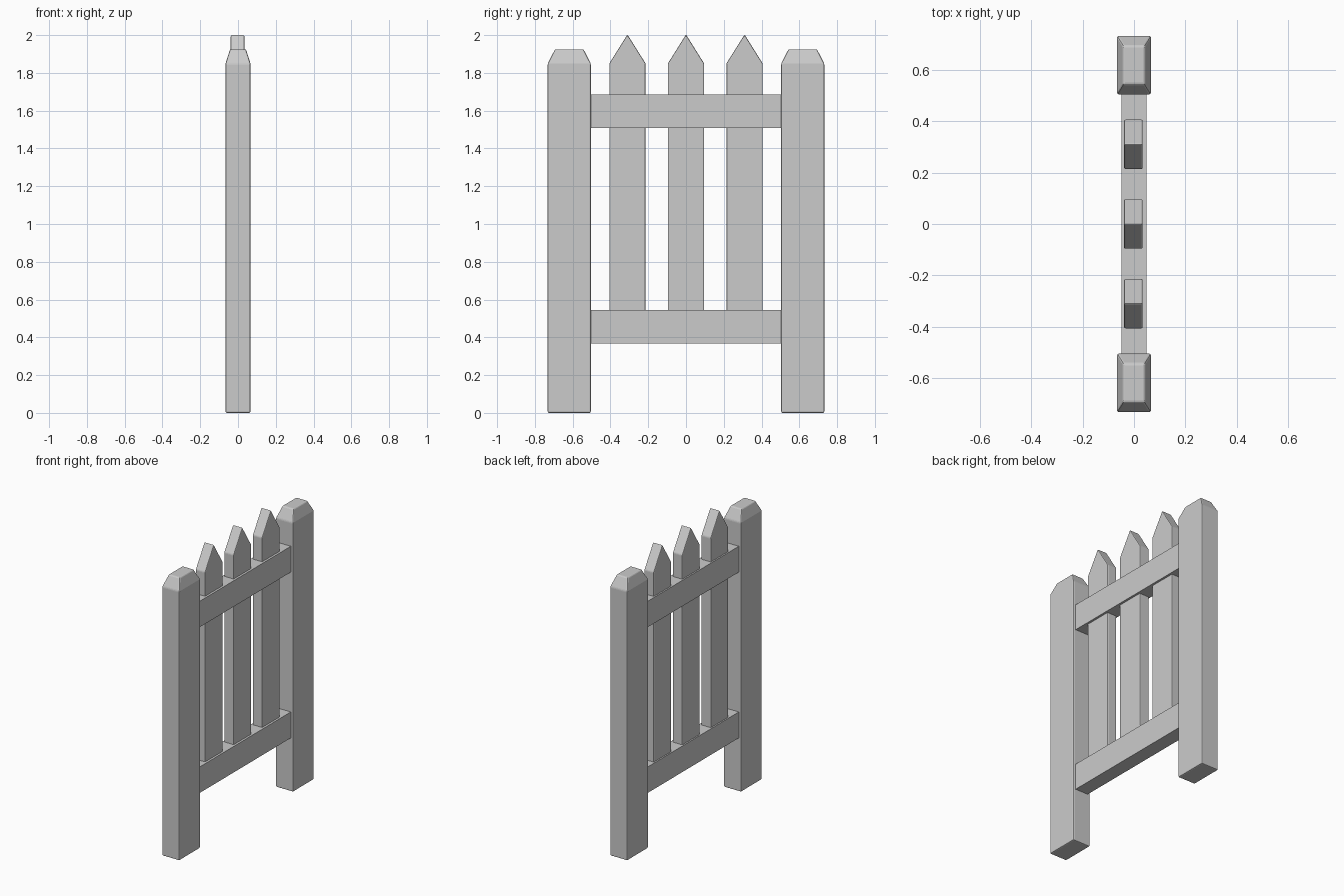
import bpy
import bmesh

if "Cube" in bpy.data.objects:
    bpy.data.objects.remove(bpy.data.objects["Cube"])


def finish(name, bm, bevel):
    bmesh.ops.recalc_face_normals(bm, faces=bm.faces)
    mesh = bpy.data.meshes.new(name)
    bm.to_mesh(mesh)
    bm.free()
    obj = bpy.data.objects.new(name, mesh)
    bpy.context.collection.objects.link(obj)
    if bevel:
        mod = obj.modifiers.new("soft_edges", 'BEVEL')
        mod.width = bevel
        mod.segments = 2
        mod.limit_method = 'ANGLE'
        mod.angle_limit = 0.35
    return obj


def box(bm, hx, y0, y1, z0, z1):
    verts = bmesh.ops.create_cube(bm, size=1)["verts"]
    for v in verts:
        v.co.x *= 2 * hx
        v.co.y = y0 if v.co.y < 0 else y1
        v.co.z = z0 if v.co.z < 0 else z1
    return verts


def post(name, yc):
    # square post with a chamfered cap
    bm = bmesh.new()
    box(bm, 0.066, yc - 0.114, yc + 0.114, 0, 1.85)
    top = max(bm.faces, key=lambda f: f.calc_center_median().z)
    cap = bmesh.ops.extrude_discrete_faces(bm, faces=[top])["faces"][0]
    for v in cap.verts:
        v.co.x *= 0.64
        v.co.y = yc + (v.co.y - yc) * 0.66
        v.co.z = 1.925
    finish(name, bm, 0.007)


def picket(name, yc):
    # pointed board extruded along x, bottom end seated in the lower rail
    w = 0.096
    profile = [(-w, 0.42), (w, 0.42), (w, 1.85), (0, 2.003), (-w, 1.85)]
    bm = bmesh.new()
    face = bm.faces.new([bm.verts.new((-0.039, yc + y, z)) for y, z in profile])
    ext = bmesh.ops.extrude_face_region(bm, geom=[face])["geom"]
    verts = [g for g in ext if isinstance(g, bmesh.types.BMVert)]
    bmesh.ops.translate(bm, verts=verts, vec=(0.073, 0, 0))
    finish(name, bm, 0.006)


def rail(name, z0, z1):
    # crossbar between the posts
    bm = bmesh.new()
    box(bm, 0.049, -0.508, 0.508, z0, z1)
    finish(name, bm, 0)


for side, y in (("left", -0.618), ("right", 0.618)):
    post(side + "_post", y)

for i, y in enumerate((-0.31, 0, 0.31)):
    picket(f"picket_{i + 1}", y)

rail("lower_rail", 0.367, 0.546)
rail("upper_rail", 1.507, 1.685)
